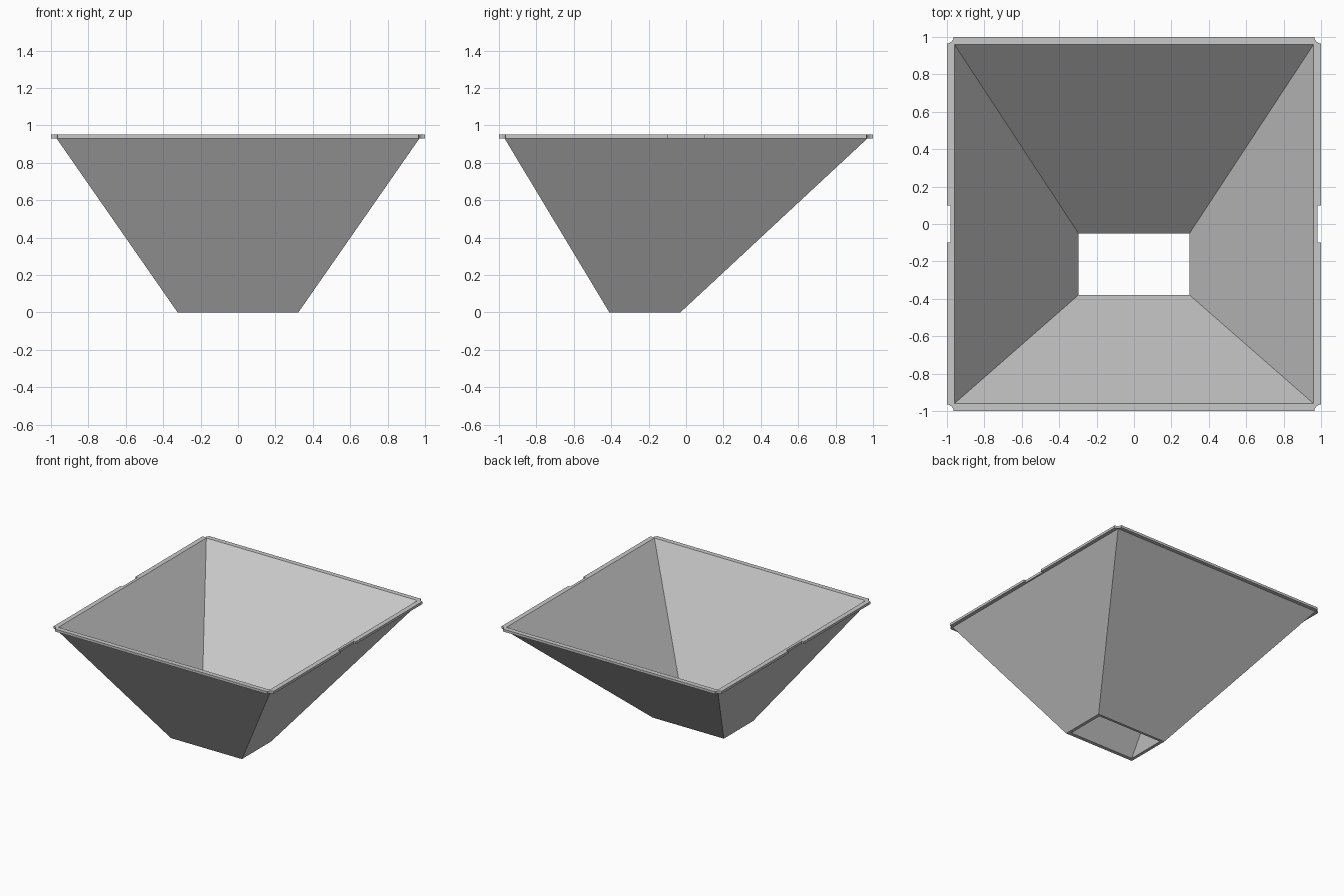
import bpy, bmesh
from math import pi, cos, sin

cube = bpy.data.objects.get("Cube")
if cube:
    bpy.data.objects.remove(cube, do_unlink=True)

RIM_LOW, RIM_TOP = 0.93, 0.95

grey = bpy.data.materials.new("light_grey")
grey.use_nodes = True
grey.diffuse_color = (0.58, 0.58, 0.58, 1)
grey.node_tree.nodes["Principled BSDF"].inputs["Base Color"].default_value = (0.58, 0.58, 0.58, 1)


def finish(bm, name):
    bmesh.ops.recalc_face_normals(bm, faces=bm.faces)
    mesh = bpy.data.meshes.new(name)
    bm.to_mesh(mesh)
    bm.free()
    mesh.materials.append(grey)
    bpy.context.collection.objects.link(bpy.data.objects.new(name, mesh))


def rectangle(half_x, y0, y1):
    return [(-half_x, y0), (half_x, y0), (half_x, y1), (-half_x, y1)]


def add_loop(bm, points, z):
    return [bm.verts.new((x, y, z)) for x, y in points]


# Hopper walls: outer skin, top lip, inner skin and bottom lip, joined in a closed ring
bm = bmesh.new()
loops = [
    add_loop(bm, rectangle(0.323, -0.41, -0.03), 0),
    add_loop(bm, rectangle(0.97, -0.97, 0.97), RIM_LOW),
    add_loop(bm, rectangle(0.96, -0.96, 0.96), RIM_TOP),
    add_loop(bm, rectangle(0.297, -0.38, -0.05), 0),
]
for k, a in enumerate(loops):
    b = loops[(k + 1) % len(loops)]
    for i in range(4):
        j = (i + 1) % 4
        bm.faces.new((a[i], a[j], b[j], b[i]))
finish(bm, "hopper_walls")

# Flange outline: scooped corners and a shallow notch in the middle of each side
RADIUS, STEPS = 0.035, 6
outline = []
for corner, (cx, cy) in enumerate([(1, -1), (1, 1), (-1, 1), (-1, -1)]):
    start = pi + corner * pi / 2
    for s in range(STEPS + 1):
        angle = start - s * pi / 2 / STEPS
        outline.append((cx + RADIUS * cos(angle), cy + RADIUS * sin(angle)))
    if corner in (0, 2):
        outline += [(cx * u, -cy * v) for u, v in ((1, -0.1), (0.982, -0.1), (0.982, 0.1), (1, 0.1))]

# Flange plate with its opening
bm = bmesh.new()
for points in (outline, rectangle(0.96, -0.96, 0.96)):
    loop = add_loop(bm, points, RIM_LOW)
    for i, v in enumerate(loop):
        bm.edges.new((v, loop[(i + 1) % len(loop)]))
bmesh.ops.triangle_fill(bm, use_beauty=True, edges=bm.edges[:])
raised = bmesh.ops.extrude_face_region(bm, geom=bm.faces[:], use_keep_orig=True)["geom"]
bmesh.ops.translate(bm, vec=(0, 0, RIM_TOP - RIM_LOW),
                    verts=[g for g in raised if isinstance(g, bmesh.types.BMVert)])
finish(bm, "top_flange")
